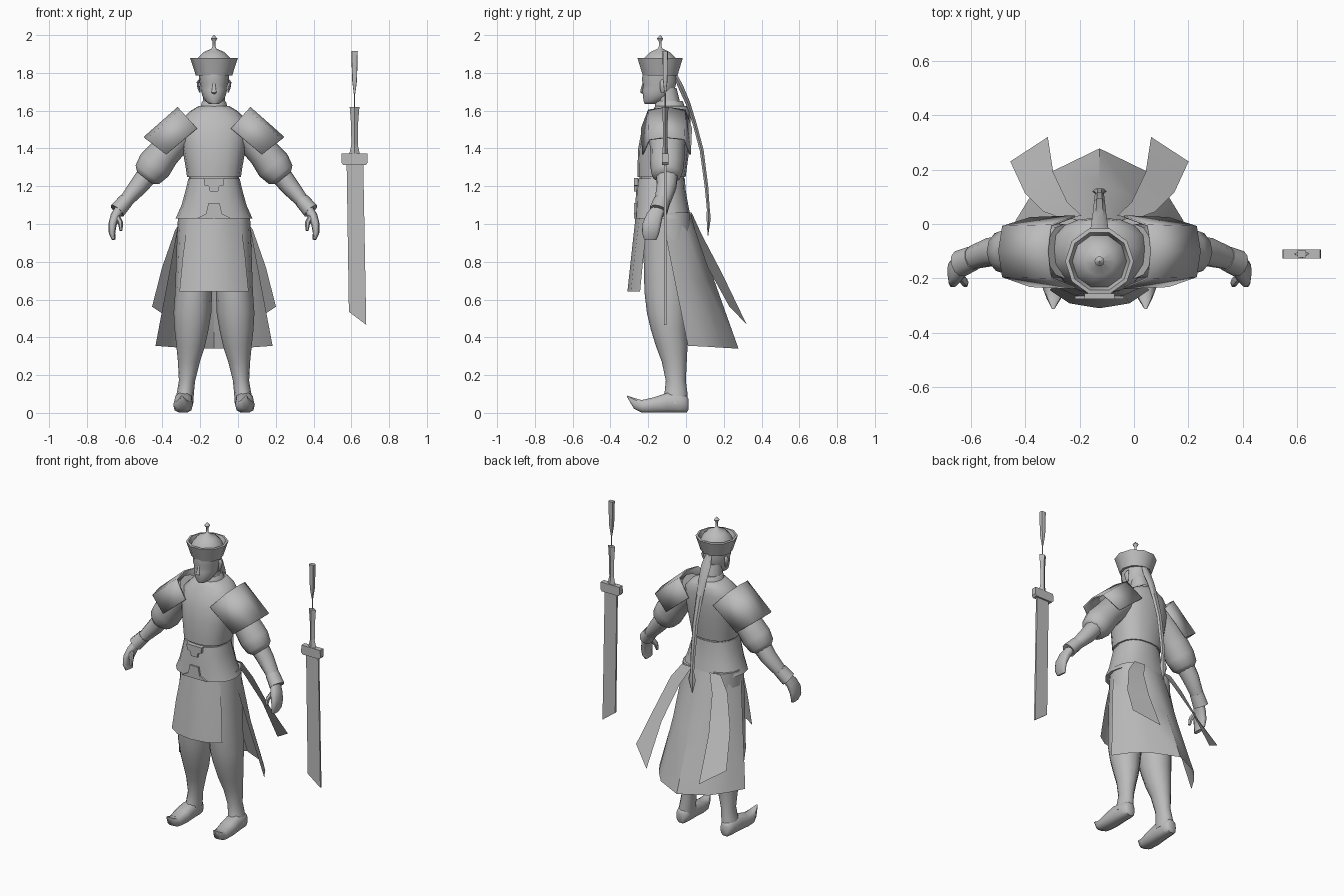
import bpy, bmesh, math
from mathutils import Vector

CX = -0.127          # body centre line
GREY = bpy.data.materials.new("plain_grey")
GREY.diffuse_color = (0.5, 0.5, 0.5, 1)


def finish(name, bm, smooth=40, mirror=False, solid=0, closed=True):
    if closed:
        bmesh.ops.recalc_face_normals(bm, faces=bm.faces)
    me = bpy.data.meshes.new(name)
    bm.to_mesh(me)
    bm.free()
    ob = bpy.data.objects.new(name, me)
    bpy.context.collection.objects.link(ob)
    me.materials.append(GREY)
    ob.location.x = CX
    if smooth:
        bpy.ops.object.select_all(action='DESELECT')
        ob.select_set(True)
        bpy.context.view_layer.objects.active = ob
        bpy.ops.object.shade_smooth_by_angle(angle=math.radians(smooth))
    if solid:
        m = ob.modifiers.new("thickness", 'SOLIDIFY')
        m.thickness = solid
        m.offset = 0
    if mirror:
        ob.modifiers.new("mirror", 'MIRROR').use_clip = False
    return ob


def tube(name, pts, n=12, ref=(0, 1, 0), p=2.0, flat=None, cap=True, **kw):
    """Loft of rings; each point is x, y, z, radius a, radius b."""
    bm = bmesh.new()
    P = [Vector(q[:3]) for q in pts]
    rings = []
    for i, q in enumerate(pts):
        t = Vector(flat) if flat else (P[min(i + 1, len(P) - 1)] - P[max(i - 1, 0)]).normalized()
        a = Vector(ref).cross(t).normalized()
        b = t.cross(a)
        ring = []
        for k in range(n):
            c, s = math.cos(2 * math.pi * k / n), math.sin(2 * math.pi * k / n)
            c = math.copysign(abs(c) ** (2 / p), c)
            s = math.copysign(abs(s) ** (2 / p), s)
            ring.append(bm.verts.new(P[i] + a * c * q[3] + b * s * q[4]))
        rings.append(ring)
    for r, u in zip(rings, rings[1:]):
        for k in range(n):
            bm.faces.new((r[k], r[(k + 1) % n], u[(k + 1) % n], u[k]))
    if cap:
        bm.faces.new(rings[0])
        bm.faces.new(rings[-1])
    return finish(name, bm, **kw)


def stack(name, rows, n=16, **kw):
    """Horizontal rings: z, front y, back y, half width."""
    return tube(name, [(0, (f + b) / 2, z, w, (b - f) / 2) for z, f, b, w in rows],
                n=n, flat=(0, 0, 1), **kw)


def sheet(name, rows, **kw):
    bm = bmesh.new()
    V = [[bm.verts.new(q) for q in r] for r in rows]
    for r, u in zip(V, V[1:]):
        for k in range(len(r) - 1):
            bm.faces.new((r[k], r[k + 1], u[k + 1], u[k]))
    return finish(name, bm, closed=False, **kw)


def plate(name, outline, y, t, **kw):
    """Prism from an x, z outline, centred on y with thickness t."""
    bm = bmesh.new()
    f = bm.faces.new([bm.verts.new((x, y - t / 2, z)) for x, z in outline])
    ext = bmesh.ops.extrude_face_region(bm, geom=[f])
    bmesh.ops.translate(bm, vec=(0, t, 0), verts=[v for v in ext["geom"] if isinstance(v, bmesh.types.BMVert)])
    return finish(name, bm, smooth=0, **kw)


def symmetric(half):
    """Full row from its +x half, which ends on the centre line."""
    return half + [(-x, y, z) for x, y, z in reversed(half[:-1])]


# hat: flared brim, dome, stem and finial in one turned profile
hat = [(.096, 1.785), (.126, 1.878), (.112, 1.88), (.1, 1.845), (.086, 1.88), (.055, 1.91), (.014, 1.928),
       (.007, 1.94), (.007, 1.965), (.018, 1.982), (.001, 2.0)]
tube("hat", [(0, -.137, z, r, r) for r, z in hat], n=10, flat=(0, 0, 1), smooth=45)

# head, nose, ears, neck and collar
stack("head", [(1.635, -.22, -.165, .025), (1.65, -.226, -.12, .046), (1.68, -.23, -.075, .062),
               (1.71, -.232, -.06, .07), (1.735, -.227, -.052, .073), (1.76, -.236, -.05, .078),
               (1.81, -.23, -.05, .08)], n=14, smooth=60)
tube("nose", [(0, -.224, 1.752, .006, .006), (0, -.232, 1.715, .01, .009), (0, -.235, 1.697, .013, .009),
              (0, -.224, 1.688, .009, .004)], n=6, flat=(0, 0, 1), smooth=60)
tube("ear", [(.074, -.125, 1.695, .004, .007), (.081, -.122, 1.72, .007, .016), (.085, -.118, 1.75, .007, .02),
             (.078, -.118, 1.765, .004, .012)], n=8, flat=(0, 0, 1), smooth=60, mirror=True)
stack("neck", [(1.58, -.155, -.02, .07), (1.64, -.155, -.03, .06), (1.72, -.165, -.05, .055)], n=12)
stack("collar", [(1.6, -.165, 0, .078), (1.645, -.165, -.015, .064), (1.652, -.158, -.02, .058)], n=12)

# jacket body, waist and flared peplum
stack("jacket", [(1.25, -.256, -.002, .143), (1.3, -.257, .005, .15), (1.4, -.253, .018, .168),
                 (1.48, -.238, .024, .178), (1.55, -.212, .024, .172), (1.595, -.182, .02, .13),
                 (1.625, -.162, .005, .08)], p=2.4, smooth=60)
stack("waist", [(1.22, -.245, -.01, .132), (1.26, -.245, -.01, .132)], p=2.4)
stack("peplum", [(1.03, -.272, .026, .203), (1.1, -.268, .012, .172), (1.18, -.264, -.002, .15),
                 (1.24, -.258, -.006, .136)], p=2.4)
plate("buckle", [(-.055, 1.243), (.055, 1.243), (.05, 1.205), (.028, 1.2), (.022, 1.172), (-.022, 1.172),
                 (-.028, 1.2), (-.05, 1.205)], -.265, .02)
plate("belt_tab", [(-.09, 1.03), (-.042, 1.055), (-.03, 1.11), (.03, 1.11), (.042, 1.055), (.09, 1.03)], -.27, .012)

# front apron, back skirt and trailing ribbons
apron = [[(.135, -.2, 1.05), (.08, -.245, 1.05), (0, -.266, 1.05)],
         [(.165, -.225, .83), (.1, -.272, .83), (0, -.29, .83)],
         [(.183, -.243, .643), (.11, -.292, .643), (0, -.31, .643)]]
sheet("apron", [symmetric(r) for r in apron], smooth=40)
skirt = [[(.18, -.13, 1.05), (.16, -.03, 1.05), (.09, .012, 1.05), (0, .024, 1.05)],
         [(.245, -.06, .7), (.208, .015, .7), (.13, .098, .7), (0, .15, .7)],
         [(.31, .01, .355), (.255, .1, .351), (.175, .193, .345), (0, .278, .34)]]
sheet("skirt", [symmetric(r) for r in skirt], smooth=40)
sheet("ribbon", [[(.065, .03, 1.06), (.14, .022, 1.06)], [(.118, .08, .95), (.205, .045, .97)],
                 [(.17, .19, .74), (.275, .115, .77)], [(.19, .32, .47), (.328, .23, .562)]],
      smooth=40, mirror=True)

# long braid with pointed end
tube("braid", [(0, -.058, 1.79, .02, .013), (0, -.025, 1.72, .034, .016), (0, .01, 1.64, .029, .014),
               (0, .046, 1.53, .024, .012), (0, .083, 1.39, .02, .012), (0, .108, 1.2, .017, .011),
               (0, .118, 1.08, .014, .009), (0, .12, 1.03, .027, .013), (0, .116, .94, .002, .002)], n=6)

# trousers, boots
tube("trouser_leg", [(.1, -.1, 1.06, .09, .12), (.102, -.1, .85, .097, .125), (.108, -.1, .64, .098, .12),
                     (.114, -.098, .53, .1, .109), (.119, -.09, .44, .09, .096), (.124, -.075, .35, .075, .083),
                     (.133, -.062, .27, .058, .066), (.143, -.054, .17, .043, .053), (.151, -.053, .11, .045, .06),
                     (.16, -.06, .05, .05, .068)], n=12, flat=(0, 0, 1), smooth=60, mirror=True)
tube("boot", [(.16, .013, .045, .02, .03), (.16, .004, .046, .035, .045), (.16, -.03, .052, .046, .052),
              (.162, -.1, .054, .05, .054), (.164, -.17, .042, .052, .042), (.166, -.235, .035, .043, .034),
              (.168, -.275, .05, .026, .03), (.17, -.312, .088, .005, .004)],
     n=10, ref=(0, 0, 1), p=2.7, flat=(0, -1, 0), smooth=50, mirror=True)

# puffed sleeve, forearm, cuff and hand
tube("sleeve", [(.13, -.1, 1.52, .09, .1), (.2, -.1, 1.45, .085, .095), (.265, -.098, 1.375, .085, .09),
                (.315, -.1, 1.31, .094, .09), (.352, -.103, 1.262, .08, .08), (.368, -.104, 1.242, .05, .055)],
     n=12, smooth=50, mirror=True)
tube("forearm", [(.345, -.1, 1.27, .056, .06), (.4, -.103, 1.2, .05, .054), (.46, -.122, 1.13, .038, .045),
                 (.505, -.146, 1.075, .03, .036)], n=10, mirror=True)
tube("cuff", [(.465, -.126, 1.125, .04, .046), (.513, -.146, 1.07, .044, .05), (.508, -.145, 1.076, .03, .036)],
     n=10, mirror=True)
tube("hand", [(.5, -.145, 1.08, .026, .034), (.523, -.167, 1.04, .026, .044), (.538, -.182, .995, .022, .05),
              (.54, -.188, .95, .017, .046), (.53, -.19, .918, .01, .034)], n=10, p=2.6, smooth=60, mirror=True)
tube("thumb", [(.515, -.19, 1.045, .015, .016), (.495, -.215, 1.005, .014, .016), (.492, -.225, .965, .008, .009)],
     n=6, smooth=60, mirror=True)

# arched shoulder guards: two ends, each from hem to ridge
ends = [((.09, 1.506), (.19, 1.617), 1.0), ((.254, 1.368), (.37, 1.458), .95)]
arch = [(0, -.235), (.88, -.198), (1, -.1), (.88, -.005), (0, .028)]
sheet("shoulder_guard", [[(h[0] + (t[0] - h[0]) * f, -.1 + (y + .1) * w, h[1] + (t[1] - h[1]) * f) for f, y in arch]
                         for h, t, w in ends], smooth=30, solid=.008, mirror=True)

# standing sword: blade, guard, grip, cord and tassel
SX, SY = .617 - CX, -.11
plate("sword_blade", [(SX - .042, 1.33), (SX + .046, 1.33), (SX + .062, .466), (SX - .03, .535)], SY, .012)
plate("sword_guard", [(SX - .07, 1.325), (SX - .06, 1.313), (SX + .06, 1.313), (SX + .07, 1.325), (SX + .068, 1.372),
                      (SX - .068, 1.372)], SY, .034)
tube("sword_grip", [(SX, SY, 1.37, .028, .016), (SX, SY, 1.42, .017, .012), (SX, SY, 1.52, .018, .012),
                    (SX, SY, 1.6, .024, .016), (SX, SY, 1.62, .026, .017)], n=4, smooth=0)
tube("sword_cord", [(SX, SY, 1.61, .003, .003), (SX, SY, 1.7, .003, .003)], n=4, smooth=0)
tube("sword_tassel", [(SX, SY, 1.69, .004, .004), (SX, SY, 1.76, .013, .012), (SX, SY, 1.915, .017, .014)],
     n=8, p=5, smooth=0)
